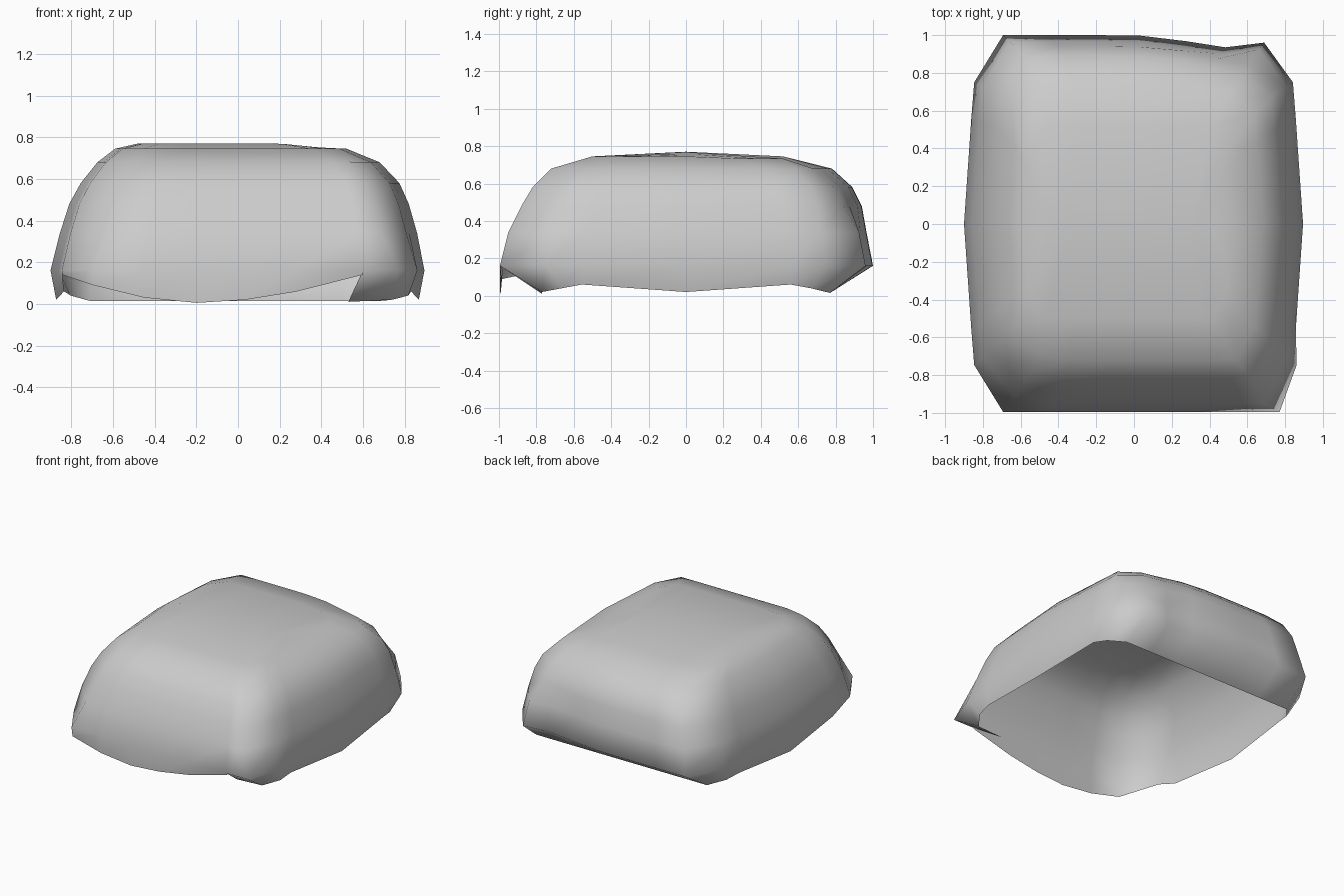
import bpy
import bmesh
import math

cube = bpy.data.objects.get("Cube")
if cube:
    bpy.data.objects.remove(cube, do_unlink=True)

# One grey for the whole shell
grey = bpy.data.materials.new("plain grey")
grey.use_nodes = True
colour = (0.6, 0.6, 0.6, 1)
grey.diffuse_color = colour
grey.node_tree.nodes["Principled BSDF"].inputs["Base Color"].default_value = colour

# Unit outline, counter-clockwise from the middle of the left side
side = [(1, 0), (0.957, 0.56), (0.94, 0.75)]
back = [(x, 1) for x in (0.77, 0.54, 0.31, 0.04, -0.22, -0.5, -0.77)]
front = [(x, -1) for x in (-0.77, -0.5, -0.22, 0.04, 0.31, 0.67, 0.8)]
outline = (side + back + [(-x, y) for x, y in reversed(side)]
           + [(-x, -y) for x, y in side[1:]] + front
           + [(x, -y) for x, y in reversed(side[1:])])
count = len(outline)

# Levels: height, right reach, left reach, front reach, back reach
levels = [
    (0.16, 0.90, 0.895, 0.995, 1.0),
    (0.34, 0.855, 0.86, 0.95, 0.965),
    (0.48, 0.81, 0.82, 0.88, 0.94),
    (0.58, 0.755, 0.775, 0.82, 0.89),
    (0.68, 0.675, 0.68, 0.72, 0.78),
    (0.745, 0.59, 0.52, 0.50, 0.52),
    (0.77, 0.48, 0.40, 0.0, 0.0),
]


def ring_point(level, sx, sy):
    z, right, left, fore, aft = level
    x = sx * (left if sx > 0 else right)
    y = sy * (aft if sy > 0 else fore)
    if sy == 1 and z < 0.4:                     # dent low in the back
        y -= 0.065 * math.exp(-((sx - 0.56) / 0.3) ** 2)
    elif sy == 1 and z < 0.7:                   # back falls away at the left corner
        y -= 0.1 * math.exp(-((sx - 0.8) / 0.4) ** 2)
        if sx > 0.7:
            x -= 0.02
    if z < 0.2 and sx > 0.75 and sy < -0.7:     # pulled front left corner
        x += 0.055 if sy == -1 else 0.02
    if 0.3 < z < 0.7 and sx < -0.75 and sy == -1:   # softer front right corner
        x += 0.03
        y += 0.03
    if z > 0.76:                                # top droops to the left
        z -= 0.1 * max(0, x - 0.2)
    elif z > 0.7 and sx > 0.5 and sy > 0:
        z -= 0.012
    return x, y, z


def rim_point(sx, sy):
    x, y, z = ring_point(levels[0], sx, sy)
    if sy == 1:                                 # back tucks under
        return x * 1.03, 0.77, 0.015
    if sy == -1:
        if sx > 0.75:
            return 0.74, -0.77, 0.02
        away = abs(x + 0.2) / (0.8 if x > -0.2 else 0.64)
        return x, y + 0.015 * away, 0.005 + 0.135 * away ** 1.8
    if sx < 0 and sy < -0.7:                    # raised front right corner
        return x, y, 0.14
    if abs(sy) > 0.7:                           # straight run into the corner
        return x * 0.95, y * 0.89, 0.04
    return x * 0.97, y, 0.06 if sy else 0.02


# Shell: rim, then rising rings that close on a ridge
bm = bmesh.new()
rings = [[bm.verts.new(rim_point(*p)) for p in outline]]
rings += [[bm.verts.new(ring_point(lv, *p)) for p in outline] for lv in levels]
torn = outline.index(front[-2])
flap = bm.verts.new((0.53, -0.77, 0.01))
for low, high in zip(rings, rings[1:]):
    for i in range(count):
        j = (i + 1) % count
        start = flap if low is rings[0] and i == torn else low[i]
        bm.faces.new((start, low[j], high[j], high[i]))

# Join the front and back halves along the ridge
ridge = rings[-1]
for i in range(1, count // 2):
    ridge[-i].co = ridge[i].co
bmesh.ops.remove_doubles(bm, verts=ridge, dist=0.0005)
bmesh.ops.dissolve_degenerate(bm, edges=bm.edges, dist=0.0001)
for face in bm.faces:
    face.smooth = True

mesh = bpy.data.meshes.new("shell")
bm.to_mesh(mesh)
bm.free()
mesh.materials.append(grey)
shell = bpy.data.objects.new("shell", mesh)
bpy.context.collection.objects.link(shell)
